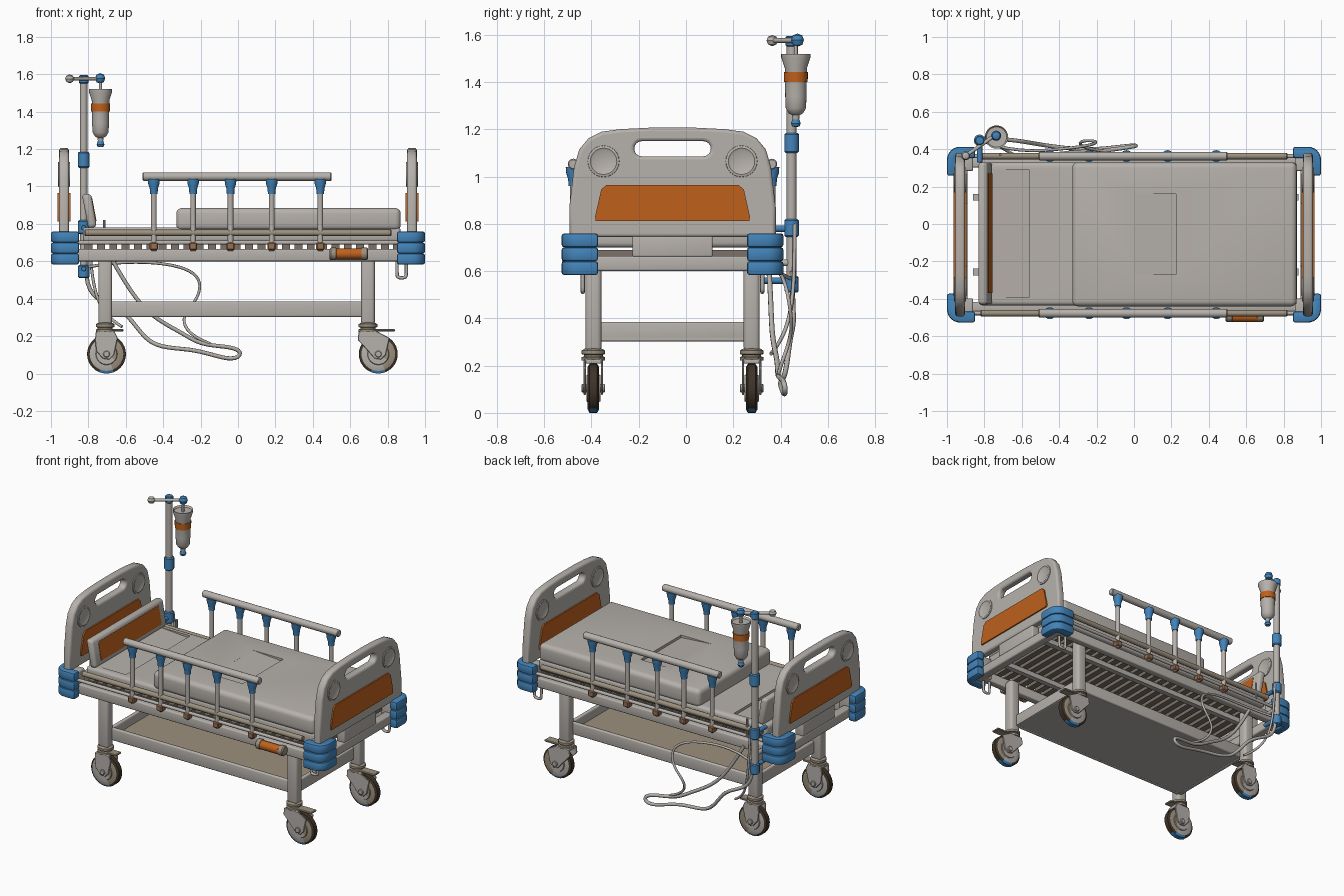
import bpy, bmesh, math
from mathutils import Vector, Matrix

if "Cube" in bpy.data.objects:
    bpy.data.objects.remove(bpy.data.objects["Cube"])

YC = -0.057  # bed centre line


def material(name, r, g, b):
    m = bpy.data.materials.new(name)
    m.diffuse_color = (r, g, b, 1)
    m.use_nodes = True
    m.node_tree.nodes["Principled BSDF"].inputs["Base Color"].default_value = m.diffuse_color
    return m


GREY = material("light grey", 0.47, 0.44, 0.41)
TAN = material("tan", 0.33, 0.28, 0.21)
BROWN = material("dark brown", 0.05, 0.034, 0.022)
BLUE = material("blue", 0.055, 0.23, 0.49)
ORANGE = material("orange", 0.52, 0.12, 0.012)
SLAT = material("worn grey", 0.20, 0.17, 0.14)
RUST = material("rusty clamp", 0.32, 0.16, 0.08)


def smooth(ob, angle=35):
    bpy.ops.object.select_all(action='DESELECT')
    ob.select_set(True)
    bpy.context.view_layer.objects.active = ob
    if ob.type != 'MESH' or ob.modifiers:
        bpy.ops.object.convert(target='MESH')
        ob = bpy.context.view_layer.objects.active
    bpy.ops.object.shade_smooth_by_angle(angle=math.radians(angle))
    return ob


def finish(name, bm, mat, bevel=0, seg=3):
    bmesh.ops.recalc_face_normals(bm, faces=bm.faces)
    if bevel:
        es = [e for e in bm.edges if e.calc_face_angle(0) > 0.5]
        bmesh.ops.bevel(bm, geom=es, offset=bevel, segments=seg, profile=0.5, affect='EDGES', clamp_overlap=True)
    me = bpy.data.meshes.new(name)
    bm.to_mesh(me)
    bm.free()
    ob = bpy.data.objects.new(name, me)
    bpy.context.collection.objects.link(ob)
    me.materials.append(mat)
    return smooth(ob)


def add_prism(bm, pts, lo, hi, axis):
    put = {'x': lambda u, v, w: (w, u, v), 'y': lambda u, v, w: (u, w, v), 'z': lambda u, v, w: (u, v, w)}[axis]
    a = [bm.verts.new(put(u, v, lo)) for u, v in pts]
    b = [bm.verts.new(put(u, v, hi)) for u, v in pts]
    bm.faces.new(a)
    bm.faces.new(b)
    for i in range(len(pts)):
        j = (i + 1) % len(pts)
        bm.faces.new((a[i], a[j], b[j], b[i]))


def prism(name, pts, lo, hi, axis, mat, bevel=0, seg=3):
    bm = bmesh.new()
    add_prism(bm, pts, lo, hi, axis)
    return finish(name, bm, mat, bevel, seg)


def box(name, x0, x1, y0, y1, z0, z1, mat, bevel=0, seg=3):
    return prism(name, [(x0, y0), (x1, y0), (x1, y1), (x0, y1)], z0, z1, 'z', mat, bevel, seg)


def lathe(name, prof, origin, direction, mat, n=24):
    bm = bmesh.new()
    q = Vector(direction).to_track_quat('Z', 'Y')
    rings = [[bm.verts.new(Vector(origin) + q @ Vector((r * math.cos(t), r * math.sin(t), h)))
              for t in (2 * math.pi * i / n for i in range(n))] for r, h in prof]
    for a, b in zip(rings, rings[1:]):
        for i in range(n):
            j = (i + 1) % n
            bm.faces.new((a[i], a[j], b[j], b[i]))
    bmesh.ops.remove_doubles(bm, verts=bm.verts, dist=1e-5)
    return finish(name, bm, mat)


def rod(name, a, b, r, mat, n=16):
    d = Vector(b) - Vector(a)
    c = r * 0.2
    return lathe(name, [(0, 0), (r - c, 0), (r, c), (r, d.length - c), (r - c, d.length), (0, d.length)], a, d, mat, n)


def tube(name, pts, r, mat):
    cu = bpy.data.curves.new(name, 'CURVE')
    cu.dimensions = '3D'
    cu.bevel_depth, cu.bevel_resolution, cu.resolution_u, cu.use_fill_caps = r, 2, 5, True
    s = cu.splines.new('NURBS')
    s.points.add(len(pts) - 1)
    for p, c in zip(s.points, pts):
        p.co = (*c, 1)
    s.order_u, s.use_endpoint_u = 4, True
    cu.materials.append(mat)
    ob = bpy.data.objects.new(name, cu)
    bpy.context.collection.objects.link(ob)
    return smooth(ob, 50)


def cut(ob, cutter):
    m = ob.modifiers.new("cut", 'BOOLEAN')
    m.operation, m.solver, m.object = 'DIFFERENCE', 'EXACT', cutter
    ob = smooth(ob)
    bpy.data.objects.remove(cutter)
    return ob


# Head and foot boards: filled curve with a handle slot, round dents, orange panels
half = [(.437, .745), (.437, .87), (.417, 1.04), (.395, 1.115), (.355, 1.163), (.30, 1.19), (.22, 1.201), (.1, 1.207)]
outline = half + [(-u, v) for u, v in reversed(half)]
slot = [(s * .13 + .032 * math.cos(t), 1.118 + .032 * math.sin(t)) for s, o in ((1, -90), (-1, 90))
        for t in (math.radians(o + 22.5 * k) for k in range(9))]
for side, label in ((-1, "head"), (1, "foot")):
    cu = bpy.data.curves.new(label + "_board", 'CURVE')
    cu.dimensions, cu.fill_mode = '2D', 'BOTH'
    cu.extrude, cu.bevel_depth, cu.bevel_resolution, cu.offset = 0.012, 0.014, 2, -0.014
    for loop in (outline, slot):
        s = cu.splines.new('POLY')
        s.points.add(len(loop) - 1)
        for p, (u, v) in zip(s.points, loop):
            p.co = (u, v, 0, 1)
        s.use_cyclic_u = True
    cu.materials.append(GREY)
    board = bpy.data.objects.new(label + "_board", cu)
    bpy.context.collection.objects.link(board)
    board.matrix_world = Matrix(((0, 0, 1, side * .93), (1, 0, 0, YC), (0, 1, 0, 0), (0, 0, 0, 1)))
    board = smooth(board)
    for f in (-1, 1):
        x = side * .93 + f * .026
        for s in (-1, 1):
            lathe(label + "_board_ring", [(.068, -.006), (.066, .005), (.056, .007), (.046, .002), (0, .001)],
                  (x, YC + s * .292, 1.065), (f, 0, 0), GREY)
        panel = [(YC + u, v) for u, v in ((-.325, .812), (.325, .812), (.328, .83), (.302, .945), (.28, .965),
                                          (-.28, .965), (-.302, .945), (-.328, .83))]
        prism(label + "_panel", panel, min(x, x + f * .009), max(x, x + f * .009), 'x', ORANGE)
    # End cross beams and corner posts
    xa, xb = sorted((side * .89, side * .95))
    box(label + "_cross_beam", xa, xb, YC - .42, YC + .42, .60, .665, GREY, .01)
    box(label + "_cross_plate", xa, xb, YC - .17, YC + .17, .66, .75, GREY, .008)
    for s in (-1, 1):
        ya, yb = sorted((YC + s * .34, YC + s * .43))
        box(label + "_corner_post", *sorted((side * .86, side * .955)), ya, yb, .60, .75, GREY, .01)
        # Ribbed blue corner bumpers
        arc = [(.93 + .07 * math.cos(math.radians(a)), .40 + .07 * math.sin(math.radians(a))) for a in range(90, -1, -15)]
        prof = [(.85, .41), (.85, .47)] + arc + [(1.0, .315), (.945, .315), (.945, .41)]
        bm = bmesh.new()
        for k in range(3):
            add_prism(bm, [(side * x, YC + s * y) for x, y in prof], .583 + k * .059, .583 + k * .059 + .059, 'z')
        finish(label + "_corner_bumper", bm, BLUE, .012, 2)

# Side frame, rails and guard rails
for s, label in ((-1, "front"), (1, "back")):
    y = YC + s * .42
    box(label + "_frame_beam", -.88, .88, *sorted((YC + s * .36, YC + s * .41)), .60, .665, GREY, .008)
    rod(label + "_upper_rail", (-.82, y, .752), (.82, y, .752), .017, TAN)
    rod(label + "_middle_rail", (-.86, y, .70), (.86, y, .70), .011, GREY)
    rod(label + "_guard_bar", (-.51, y, 1.053), (.50, y, 1.053), .023, GREY, 20)
    for x in (-.45, -.24, -.04, .18, .44):
        rod(label + "_guard_post", (x, y, .655), (x, y, 1.03), .015, GREY)
        lathe(label + "_guard_joint", [(0, 0), (.02, 0), (.022, .03), (.03, .055), (.032, .08), (0, .08)],
              (x, y, .96), (0, 0, 1), BLUE, 16)
        box(label + "_guard_clamp", x - .022, x + .022, y - .022, y + .022, .66, .70, RUST, .006, 1)
    # Hanging loop
    yh = YC + s * .38
    tube(label + "_hook_loop", [(.85, yh, .62), (.85, yh, .53), (.85, yh, .515), (.875, yh, .51), (.90, yh, .515),
                                (.90, yh, .53), (.90, yh, .59)], .009, GREY)

# Release handle
rod("handle_grip", (.52, -.495, .64), (.665, -.495, .64), .029, ORANGE, 20)
for x in (.49, .655):
    rod("handle_cap", (x, -.492, .64), (x + .04, -.492, .64), .033, TAN, 20)

# Slatted deck
for i in range(26):
    x = -.82 + i * .066
    box("deck_slat", x, x + .042, YC - .37, YC + .37, .665, .69, SLAT)
for s in (-.2, .2):
    box("deck_bearer", -.86, .88, YC + s - .018, YC + s + .018, .63, .664, GREY)

# Mattress with shallow wedge-shaped dips
low = box("lower_mattress", -.83, .87, -.435, .33, .70, .782, GREY, .02)
cut(low, prism("cutter", [(-.79, .7815), (-.56, .765), (-.56, .82), (-.79, .82)], -.39, .29, 'y', GREY))
top = box("upper_mattress", -.33, .87, -.44, .33, .765, .885, GREY, .03, 4)
cut(top, prism("cutter", [(0, .8848), (.225, .868), (.225, .92), (0, .92)], -.27, .16, 'y', GREY))

# Leaning pillow with orange face
prism("pillow", [(-.80, .775), (-.755, .785), (-.785, .96), (-.835, .96)], -.43, .33, 'y', GREY, .018)
prism("pillow_panel", [(-.762, .815), (-.756, .815), (-.779, .935), (-.785, .935)], -.37, .27, 'y', ORANGE)

# Lower tray
box("tray_floor", -.70, .69, YC - .31, YC + .31, .305, .32, GREY)
box("tray_lining", -.69, .68, YC - .30, YC + .30, .32, .326, TAN)
for s in (-1, 1):
    ya, yb = sorted((YC + s * .295, YC + s * .32))
    box("tray_side", -.70, .69, ya, yb, .303, .385, GREY, .008)
    xa, xb = sorted((s * .67 - .005, s * .695 - .005))
    box("tray_end", xa, xb, YC - .31, YC + .31, .303, .385, GREY, .008)

# Legs and casters
for lx, wx in ((-.71, -.703), (.695, .75)):
    for s in (-1, 1):
        y = YC + s * .335
        box("leg", lx - .037, lx + .037, y - .034, y + .034, .26, .64, GREY, .018)
        lathe("caster_collar", [(0, 0), (.05, 0), (.05, .014), (.04, .017), (.04, .024), (.05, .027), (.05, .042),
                                (.036, .05), (0, .05)], (lx, y, .222), (0, 0, 1), TAN)
        tyre = lathe("caster_wheel", [(0, 0), (.055, 0), (.058, .006), (.09, .006), (.104, .014), (.104, .046),
                                      (.09, .054), (.058, .054), (.055, .06), (0, .06)],
                     (wx, y - .03, .104), (0, 1, 0), GREY, 32)
        for m in (BROWN, BLUE, TAN):
            tyre.data.materials.append(m)
        for p in tyre.data.polygons:  # dark tread, blue at the floor, tan outer half of sides
            c = p.center
            r = math.hypot(c.x - wx, c.z - .104)
            if r > .09:
                p.material_index = 2 if c.z < .018 else 1
            elif c.x > wx + .03:
                p.material_index = 3
        fork = [(lx - .05, .225), (lx + .05, .225), (wx + .06, .19), (wx + .04, .10), (wx + .015, .075),
                (wx - .02, .08), (wx - .055, .12), (lx - .055, .18)]
        for f in (-1, 1):
            ya, yb = sorted((y + f * .032, y + f * .041))
            prism("caster_fork", fork, ya, yb, 'y', GREY, .003, 1)
        box("caster_crown", lx - .045, lx + .05, y - .04, y + .04, .208, .228, GREY, .006)
        box("caster_brake", lx + .04, wx + .09, y - .03, y + .03, .225, .238, TAN, .004, 1)
        rod("caster_axle", (wx, y - .05, .104), (wx, y + .05, .104), .018, GREY)

# Drip stand
px, py = -.825, .447
rod("stand_pole", (px, py, .51), (px, py, 1.57), .021, GREY, 20)
for z0, z1, r in ((.51, .58, .03), (.745, .82, .031), (1.10, 1.185, .031), (1.55, 1.595, .025)):
    rod("stand_joint", (px, py, z0), (px, py, z1), r, BLUE, 20)
for z in (.56, .635, .78):
    rod("stand_bracket", (px, py, z), (px, .33, z), .014, BLUE if z != .635 else GREY)
rod("stand_arm", (-.90, .365, 1.576), (-.735, .48, 1.576), .010, GREY)
lathe("stand_knob", [(0, -.024), (.018, -.016), (.024, 0), (.018, .016), (0, .024)], (-.90, .365, 1.576), (0, 0, 1), GREY)
lathe("stand_hook_joint", [(0, -.028), (.02, -.02), (.027, 0), (.02, .02), (0, .028)], (-.737, .472, 1.578), (0, 0, 1), BLUE)
rod("bottle_hanger", (-.735, .465, 1.50), (-.735, .465, 1.57), .008, GREY)

# Drip bottle
bc = (-.735, .465, 0)
lathe("drip_bottle", [(0, 1.505), (.054, 1.508), (.062, 1.52), (.062, 1.505), (.047, 1.46), (.045, 1.34), (.043, 1.29),
                      (.03, 1.268), (.016, 1.26), (.014, 1.24), (0, 1.24)], bc, (0, 0, 1), GREY)
lathe("bottle_band", [(.044, 1.40), (.05, 1.40), (.051, 1.443), (.044, 1.443)], bc, (0, 0, 1), ORANGE)
lathe("bottle_valve", [(0, 1.21), (.015, 1.212), (.021, 1.225), (.015, 1.242), (0, 1.245)], bc, (0, 0, 1), BLUE)

# Hanging hose and cord
tube("hose_loop", [(-.81, .45, .60), (-.82, .45, .46), (-.74, .46, .38), (-.58, .44, .33), (-.48, .42, .13), (-.24, .39, .14),
                   (-.03, .42, .06), (.03, .42, .11), (-.03, .41, .145), (-.20, .385, .15), (-.30, .39, .22), (-.50, .36, .32),
                   (-.60, .36, .48), (-.68, .35, .62)], .011, GREY)
tube("cord_loop", [(-.80, .44, .57), (-.65, .38, .60), (-.36, .40, .60), (-.18, .43, .52), (-.22, .45, .38), (-.32, .44, .30),
                   (-.26, .40, .20), (-.15, .39, .16)], .008, GREY)
tube("short_cord", [(-.80, .46, .80), (-.79, .46, .6), (-.77, .45, .4), (-.70, .40, .30), (-.62, .36, .25)], .008, GREY)
rod("stand_peg", (-.715, .37, .70), (-.715, .37, .82), .007, GREY, 10)
